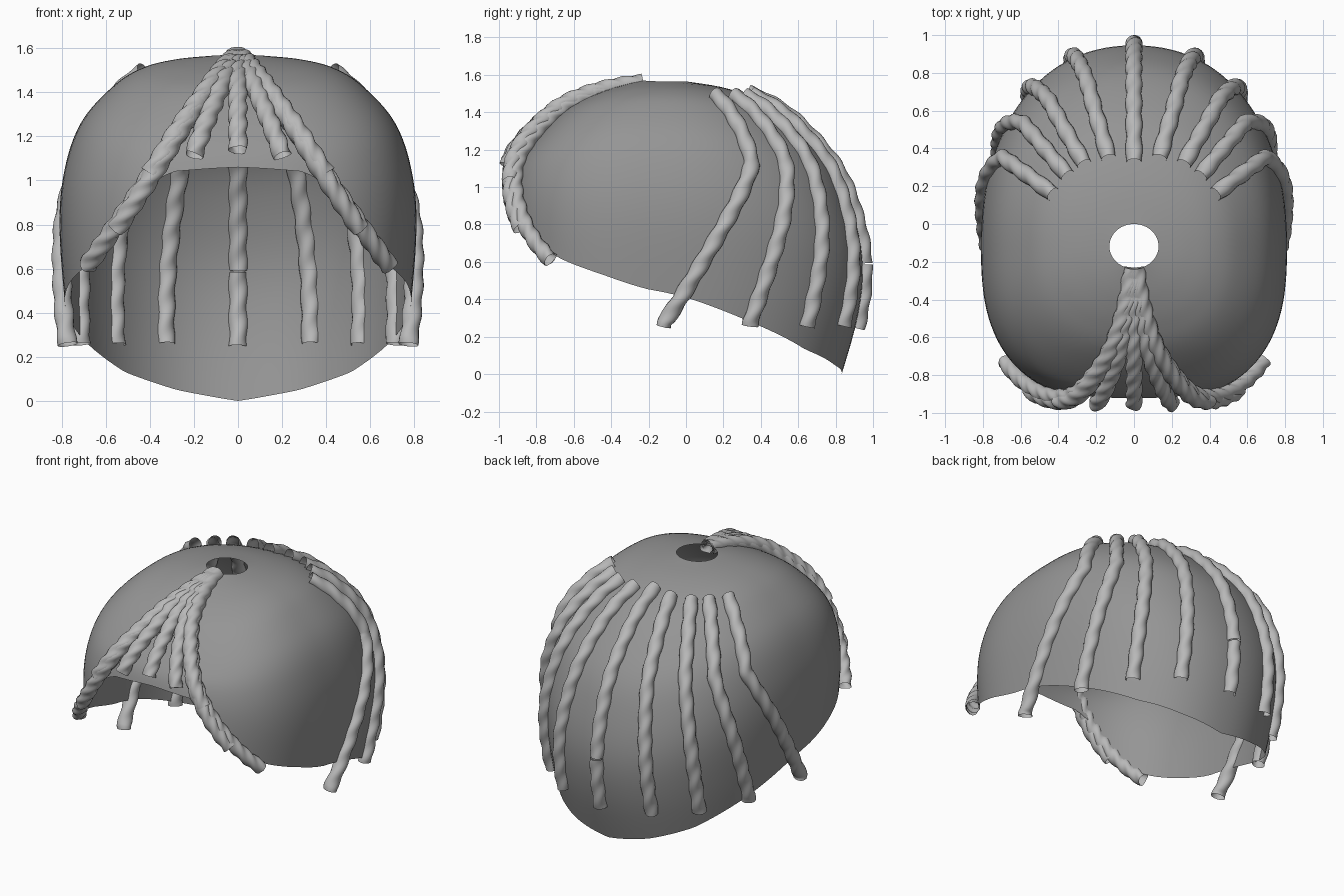
import bpy, bmesh, math
from mathutils import Vector

if "Cube" in bpy.data.objects:
    bpy.data.objects.remove(bpy.data.objects["Cube"])

# Cap profiles, (fraction outward, height) from crown hole to rim
SIDE = [(0, 1.565), (.22, 1.55), (.43, 1.515), (.62, 1.44), (.84, 1.28), (.956, 1.08), (1, .82), (.965, .45), (.9, .1)]
BACK = [(0, 1.565), (.22, 1.53), (.43, 1.46), (.62, 1.34), (.84, 1.1), (.95, .85), (1, .58), (.97, .3), (.865, -.05)]
FRONT = [(0, 1.57), (.22, 1.53), (.43, 1.47), (.62, 1.385), (.84, 1.22), (.956, 1.08), (1, .85), (.97, .45), (.9, .1)]
# Rim height by angle from the back (degrees)
RIM = [(0, 0), (20, .05), (41, .13), (65, .28), (83, .40), (107, .53), (125, .61), (134, .66),
       (142, .76), (155, .97), (164, 1.04), (180, 1.06)]
CY = -.118


def grey(name, v):
    m = bpy.data.materials.new(name)
    m.diffuse_color = (v, v, v, 1)
    m.use_nodes = True
    m.node_tree.nodes["Principled BSDF"].inputs["Base Color"].default_value = m.diffuse_color
    return m


CAP_GREY, BRAID_GREY = grey("cap_grey", .3), grey("braid_grey", .48)


def spline(pts, u):
    i = max(0, min(int(u), len(pts) - 2))
    t = u - i
    g = lambda k: Vector(pts[max(0, min(k, len(pts) - 1))])
    p0, p1, p2, p3 = g(i - 1), g(i), g(i + 1), g(i + 2)
    return .5 * (2 * p1 + (p2 - p0) * t + (2 * p0 - 5 * p1 + 4 * p2 - p3) * t * t
                 + (3 * p1 - p0 - 3 * p2 + p3) * t ** 3)


def surf(deg, u):
    """Point on the cap; deg 0 = back, 90 = +x side, 180 = front."""
    a = math.radians(deg)
    sn, cs = math.sin(a), math.cos(a)
    ends = spline(BACK if cs > 0 else FRONT, u)
    s, z = spline(SIDE, u) * sn * sn + ends * cs * cs
    p = 2 / (2 + (.2 if cs > 0 else .65) * max(0, min(1, s * 1.5)))
    ry = .118 + (.945 if cs > 0 else .71) * s
    x = math.copysign(abs(sn) ** p, sn) * (.13 + .68 * s)
    y = math.copysign(abs(cs) ** p, cs) * ry + CY
    return Vector((x, y, z))


def lifted(deg, u, h):
    e = .05
    p = surf(deg, u)
    n = (surf(deg + 1, u) - surf(deg - 1, u)).cross(surf(deg, u + e) - surf(deg, max(0, u - e))).normalized()
    if n.dot(p - Vector((0, 0, .6))) < 0:
        n = -n
    return p + n * h


def bisect(f, lo, hi):
    up = f(hi) > f(lo)
    for _ in range(30):
        m = (lo + hi) / 2
        if (f(m) > 0) == up:
            hi = m
        else:
            lo = m
    return (lo + hi) / 2


def rim_z(deg):
    d = min(deg, 360 - deg)
    for (a, za), (b, zb) in zip(RIM, RIM[1:]):
        if d <= b:
            return za + (zb - za) * (d - a) / (b - a)
    return RIM[-1][1]


def grid_object(name, rows, material):
    """Skin closed rings of points into one smooth mesh."""
    bm = bmesh.new()
    vs = [[bm.verts.new(p) for p in r] for r in rows]
    n = len(rows[0])
    for r0, r1 in zip(vs, vs[1:]):
        for j in range(n):
            k = (j + 1) % n
            bm.faces.new((r0[j], r0[k], r1[k], r1[j]))
    bmesh.ops.recalc_face_normals(bm, faces=bm.faces)
    for f in bm.faces:
        f.smooth = True
    me = bpy.data.meshes.new(name)
    bm.to_mesh(me)
    bm.free()
    me.materials.append(material)
    ob = bpy.data.objects.new(name, me)
    bpy.context.collection.objects.link(ob)
    return ob


def resample(path, step):
    out, carry = [path[0]], 0
    for a, b in zip(path, path[1:]):
        d = (b - a).length
        t = step - carry
        while t <= d:
            out.append(a.lerp(b, t / d))
            t += step
        carry = d - (t - step)
    return out


def braid(name, path, radius, strands, period, depth):
    """Twisted rope tube along a path."""
    pts = resample(path, .015)
    rows, n = [], 18
    for i, p in enumerate(pts):
        t = (pts[min(i + 2, len(pts) - 1)] - pts[max(i - 2, 0)]).normalized()
        out = p - Vector((0, 0, .6))
        u = (out - t * out.dot(t)).normalized()
        v = t.cross(u)
        row = []
        for j in range(n):
            f = 2 * math.pi * j / n
            r = radius * (1 - depth + depth * math.cos(strands * f - 2 * math.pi * i * .015 / period))
            row.append(p + (u * math.cos(f) + v * math.sin(f)) * r)
        rows.append(row)
    return grid_object(name, rows, BRAID_GREY)


# Cap shell with crown hole and slanted rim
NA, NR = 120, 36
cols = []
for i in range(NA):
    deg = 360 * i / NA
    end = bisect(lambda u: surf(deg, u).z - rim_z(deg), 1, 8)
    cols.append([surf(deg, end * j / NR) for j in range(NR + 1)])
grid_object("cap", [[c[j] for c in cols] for j in range(NR + 1)], CAP_GREY)


# Back braids: run straight down, then sweep forward below mid height
def back_path(mid, end, sign, z_hi, z_lo):
    path, u = [], 1.58 + .77 * mid / 64
    while u < 8:
        z = surf(mid, u).z
        d = mid + (end - mid) * max(0, min(1, (1.12 - z) / .87))
        p = lifted(d, u, .01)
        if p.z < z_lo:
            break
        if p.z <= z_hi:
            path.append(Vector((p.x * sign, p.y, p.z)))
        u += .02
    return path


braid("back_braid_centre", back_path(0, 0, 1, 2, .59), .046, 2, .15, .08)
braid("back_braid_centre_tip", back_path(0, 0, 1, .59, .24), .046, 2, .15, .08)
for k, (mid, end) in enumerate([(18.5, 22.5), (36.5, 43), (50, 65), (64, 90)]):
    for sign, side in ((1, "right"), (-1, "left")):
        braid(f"back_braid_{side}_{k + 1}", back_path(mid, end, sign, 2, .24), .046, 2, .15, .08)


# Front braids: fan out from the crown hole to the hairline, inner ones riding higher
def front_path(xe, ze, sign, lift):
    path, u = [], .02
    while u < 8:
        def off(d):
            p = surf(d, u)
            return p.x - (xe * (1.59 - p.z) / (1.59 - ze))
        d = bisect(off, 180, 95) if xe else 180
        p = lifted(d, u, -.01 + (lift + .01) * min(1, u / 4))
        if p.z < ze:
            break
        path.append(Vector((p.x * sign, p.y, p.z)))
        u += .02
    return path


braid("front_braid_centre", front_path(0, 1.13, 1, .055), .046, 3, .1, .1)
for k, (xe, ze, lift) in enumerate([(.19, 1.11, .055), (.38, 1.02, .06), (.53, .77, .055), (.66, .61, .035)]):
    for sign, side in ((1, "right"), (-1, "left")):
        braid(f"front_braid_{side}_{k + 1}", front_path(xe, ze, sign, lift), .046, 3, .1, .1)
